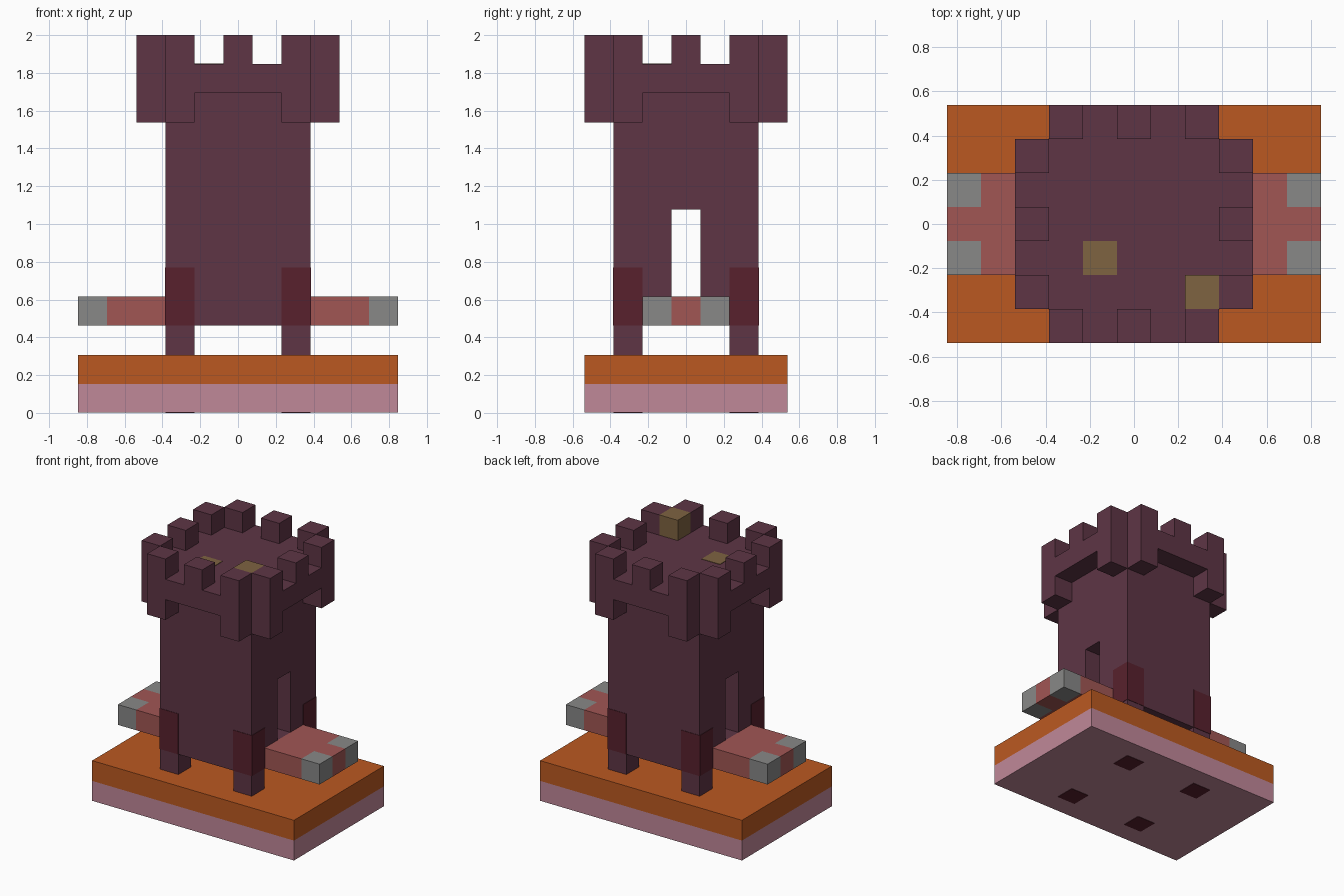
import bpy, bmesh

if "Cube" in bpy.data.objects:
    bpy.data.objects.remove(bpy.data.objects["Cube"])

U = 2 / 13        # one block
SKIN = 0.02       # how far flush painted stones stand proud, in blocks


def material(name, rgb):
    """Flat material from 0-255 display values, converted to linear."""
    lin = [((c / 255 + 0.055) / 1.055) ** 2.4 for c in rgb]
    m = bpy.data.materials.new(name)
    m.use_nodes = True
    m.diffuse_color = (*lin, 1)
    m.node_tree.nodes["Principled BSDF"].inputs["Base Color"].default_value = (*lin, 1)
    return m


PLUM = material("plum stone", (94, 53, 69))
ORANGE = material("orange", (187, 89, 33))
PINK = material("pink", (192, 136, 153))
RED = material("brick red", (161, 86, 84))
GREY = material("grey", (136, 136, 135))
MAROON = material("maroon", (88, 33, 45))
OCHRE = material("ochre", (126, 99, 65))


def prism(name, outline, z0, z1, mat):
    """Extrude a flat outline (in blocks) from z0 to z1."""
    bm = bmesh.new()
    base = bm.faces.new([bm.verts.new((x * U, y * U, z0 * U)) for x, y in outline])
    top = bmesh.ops.extrude_face_region(bm, geom=[base])["geom"]
    verts = [v for v in top if isinstance(v, bmesh.types.BMVert)]
    bmesh.ops.translate(bm, verts=verts, vec=(0, 0, (z1 - z0) * U))
    bmesh.ops.recalc_face_normals(bm, faces=bm.faces)
    mesh = bpy.data.meshes.new(name)
    bm.to_mesh(mesh)
    bm.free()
    mesh.materials.append(mat)
    obj = bpy.data.objects.new(name, mesh)
    bpy.context.scene.collection.objects.link(obj)
    return obj


def box(name, x, y, z, mat):
    """Box from (low, high) pairs in blocks."""
    outline = [(x[0], y[0]), (x[1], y[0]), (x[1], y[1]), (x[0], y[1])]
    return prism(name, outline, *z, mat)


def span(centre, size=1):
    return (centre - size / 2, centre + size / 2)


def side(sign, a, b):
    """Range a..b, mirrored when sign is negative."""
    return tuple(sorted((sign * a, sign * b)))


# Two-layer base
box("base_lower", span(0, 11), span(0, 7), (SKIN, 1), PINK)
box("base_upper", span(0, 11), span(0, 7), (1, 2), ORANGE)

# Tower shaft with a passage running through it from left to right
box("tower_floor", span(0, 5), span(0, 5), (3, 4), PLUM)
for s, label in ((-1, "front"), (1, "back")):
    box("tower_wall_" + label, span(0, 5), side(s, 0.5, 2.5), (4, 7), PLUM)
box("tower_shaft", span(0, 5), span(0, 5), (7, 11), PLUM)

# Legs, their feet under the base, and the corner stones above them
for sx, lr in ((-1, "right"), (1, "left")):
    for sy, fb in ((-1, "front"), (1, "back")):
        tag = f"_{fb}_{lr}"
        x, y = side(sx, 1.5, 2.5), side(sy, 1.5, 2.5)
        box("leg" + tag, x, y, (2, 3), PLUM)
        box("foot" + tag, x, y, (0, 0.5), MAROON)
        box("corner_stone" + tag, side(sx, 1.5, 2.5 + SKIN),
            side(sy, 1.5, 2.5 + SKIN), (3, 5), MAROON)

# Side platforms with grey outer corners
for s, lr in ((-1, "right"), (1, "left")):
    box("platform_" + lr, side(s, 2.5, 4.5), span(0, 3), (3, 4), RED)
    box("platform_tip_" + lr, side(s, 4.5, 5.5), span(0, 1), (3, 4), RED)
    for t, fb in ((-1, "front"), (1, "back")):
        box(f"platform_corner_{fb}_{lr}", side(s, 4.5, 5.5),
            side(t, 0.5, 1.5), (3, 4), GREY)

# Crown: a cross-shaped deck with notched corners
quarter = [(3.5, -2.5), (3.5, 2.5), (2.5, 2.5)]
outline = []
for turn in range(4):
    outline += quarter
    quarter = [(-y, x) for x, y in quarter]
prism("crown_deck", outline, 11, 12, PLUM)

# Battlements on all four sides, with corbels under the outer ones
for s in (-1, 1):
    for c in (-2, 0, 2):
        for axis in ("x", "y"):
            a, b = side(s, 2.5, 3.5), span(c)
            x, y = (a, b) if axis == "x" else (b, a)
            box("merlon", x, y, (12, 13), PLUM)
            if c:
                box("corbel", x, y, (10, 11), PLUM)

# Ochre block and flush tile on the deck
box("roof_block", span(2), span(-2), (12, 13), OCHRE)
box("roof_tile", span(-1), span(-1), (12, 12 + SKIN), OCHRE)
